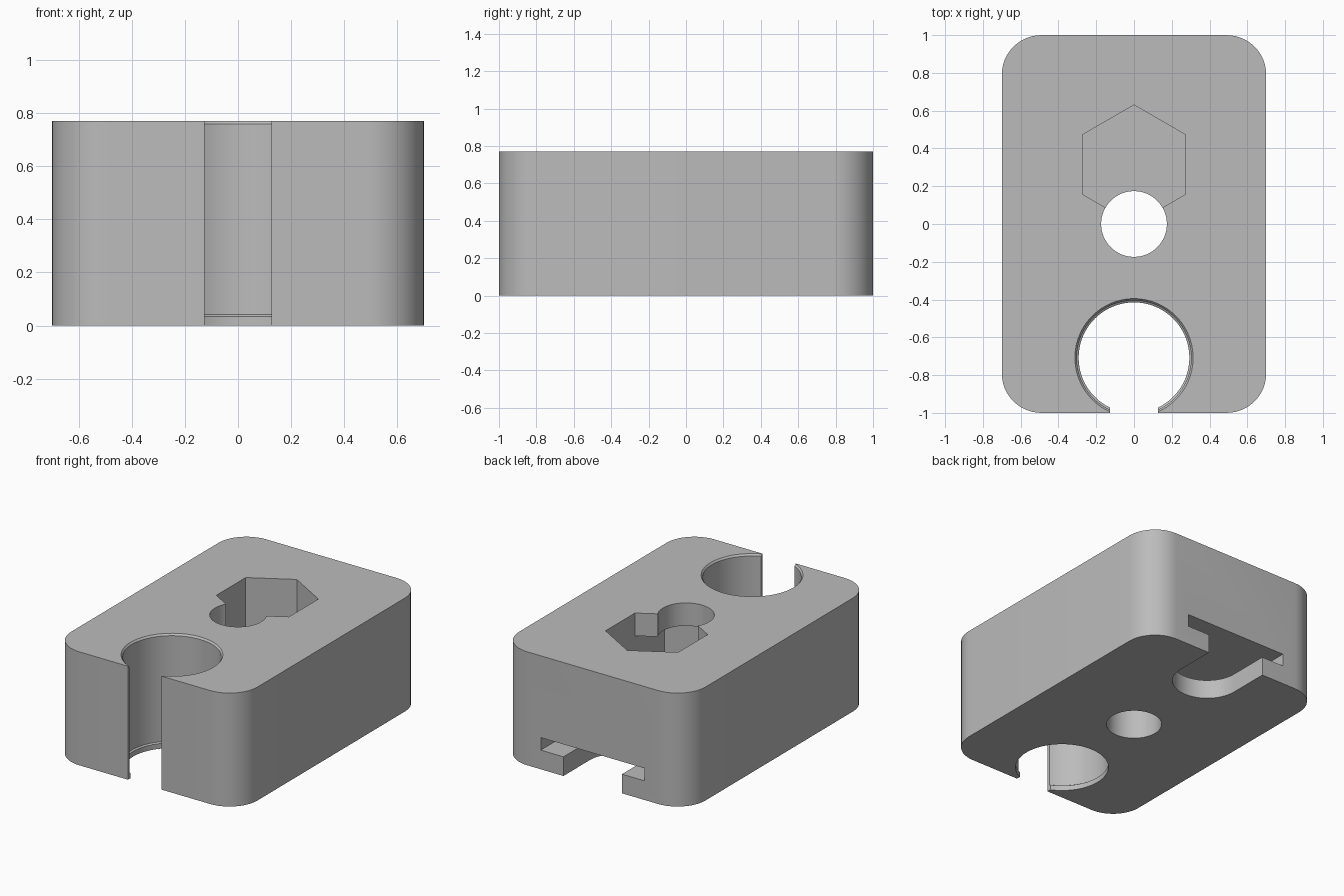
import bpy, bmesh
from math import sin, cos, pi, radians

cube = bpy.data.objects.get("Cube")
if cube:
    bpy.data.objects.remove(cube, do_unlink=True)

HEIGHT = 0.77
OVER = 0.1  # how far cutters poke out of the block

grey = bpy.data.materials.new("plain_grey")
grey.use_nodes = True
grey.diffuse_color = (0.5, 0.5, 0.5, 1)
grey.node_tree.nodes["Principled BSDF"].inputs["Base Color"].default_value = (0.5, 0.5, 0.5, 1)


def arc(cx, cy, r, start, end, steps):
    """Points on an arc, angles in degrees."""
    angles = [radians(start + (end - start) * i / steps) for i in range(steps + 1)]
    return [(cx + r * cos(a), cy + r * sin(a)) for a in angles]


def circle(cx, cy, r, sides=64, turn=0):
    return arc(cx, cy, r, turn, turn + 360, sides)[:-1]


def loft(name, layers):
    """Solid through matching outlines, given as (z, outline) from the bottom up."""
    bm = bmesh.new()
    rings = [[bm.verts.new((x, y, z)) for x, y in outline] for z, outline in layers]
    n = len(rings[0])
    for low, high in zip(rings, rings[1:]):
        for i in range(n):
            j = (i + 1) % n
            bm.faces.new((low[i], low[j], high[j], high[i]))
    bm.faces.new(rings[0][::-1])
    bm.faces.new(rings[-1])
    mesh = bpy.data.meshes.new(name)
    bm.to_mesh(mesh)
    bm.free()
    mesh.materials.append(grey)
    obj = bpy.data.objects.new(name, mesh)
    bpy.context.collection.objects.link(obj)
    return obj


def prism(name, outline, bottom, top):
    return loft(name, [(bottom, outline), (top, outline)])


def slot(half_width, centre_y):
    """Channel outline with a round inner end, open past the back face."""
    return arc(0, centre_y, half_width, 180, 360, 32) + [
        (half_width, 1 + OVER), (-half_width, 1 + OVER)]


# Block with rounded upright corners
R = 0.21
outline = []
for k, (sx, sy) in enumerate([(1, 1), (-1, 1), (-1, -1), (1, -1)]):
    outline += arc(sx * (0.7 - R), sy * (1 - R), R, 90 * k, 90 * k + 90, 12)
block = prism("block", outline, 0, HEIGHT)

# Open round socket at the front: lip at the bottom, chamfer at the top
ring = lambda r: circle(0, -0.708, r, 96)
socket = loft("socket_cutter", [
    (-OVER, ring(0.293)), (0.035, ring(0.293)), (0.042, ring(0.303)),
    (HEIGHT - 0.012, ring(0.303)), (HEIGHT, ring(0.313)), (HEIGHT + OVER, ring(0.313))])
gap = prism("socket_gap_cutter",
            [(-0.126, -1 - OVER), (0.126, -1 - OVER), (0.126, -0.8), (-0.126, -0.8)],
            -OVER, HEIGHT + OVER)

# Through hole, hexagonal entry and the hidden pocket joining them
hole = prism("hole_cutter", circle(0, 0, 0.174), -OVER, HEIGHT + OVER)
entry = prism("hex_entry_cutter", circle(0, 0.315, 0.315, 6, 30), 0.33, HEIGHT + OVER)
front_half = [(x, y) for x, y in arc(0, 0, 0.3155, 210, 330, 2)]
back_half = [(x, y) for x, y in arc(0, 0.315, 0.3155, 30, 150, 2)]
pocket = prism("hex_pocket_cutter", front_half + back_half, 0.32, HEIGHT - 0.155)

# T-shaped channel at the back of the underside
neck = prism("channel_neck_cutter", slot(0.22, 0.72), -OVER, 0.18)
channel = prism("channel_cutter", slot(0.39, 0.72), 0.13, 0.215)

bpy.context.view_layer.objects.active = block
for cutter in (socket, gap, hole, entry, pocket, neck, channel):
    cutter.hide_render = True
    mod = block.modifiers.new(cutter.name, "BOOLEAN")
    mod.operation = "DIFFERENCE"
    mod.solver = "EXACT"
    mod.object = cutter
    bpy.ops.object.modifier_apply(modifier=mod.name)
    bpy.data.objects.remove(cutter, do_unlink=True)

# Smooth rounds, crisp edges
bpy.ops.object.select_all(action="DESELECT")
block.select_set(True)
bpy.ops.object.shade_smooth_by_angle(angle=radians(30))
